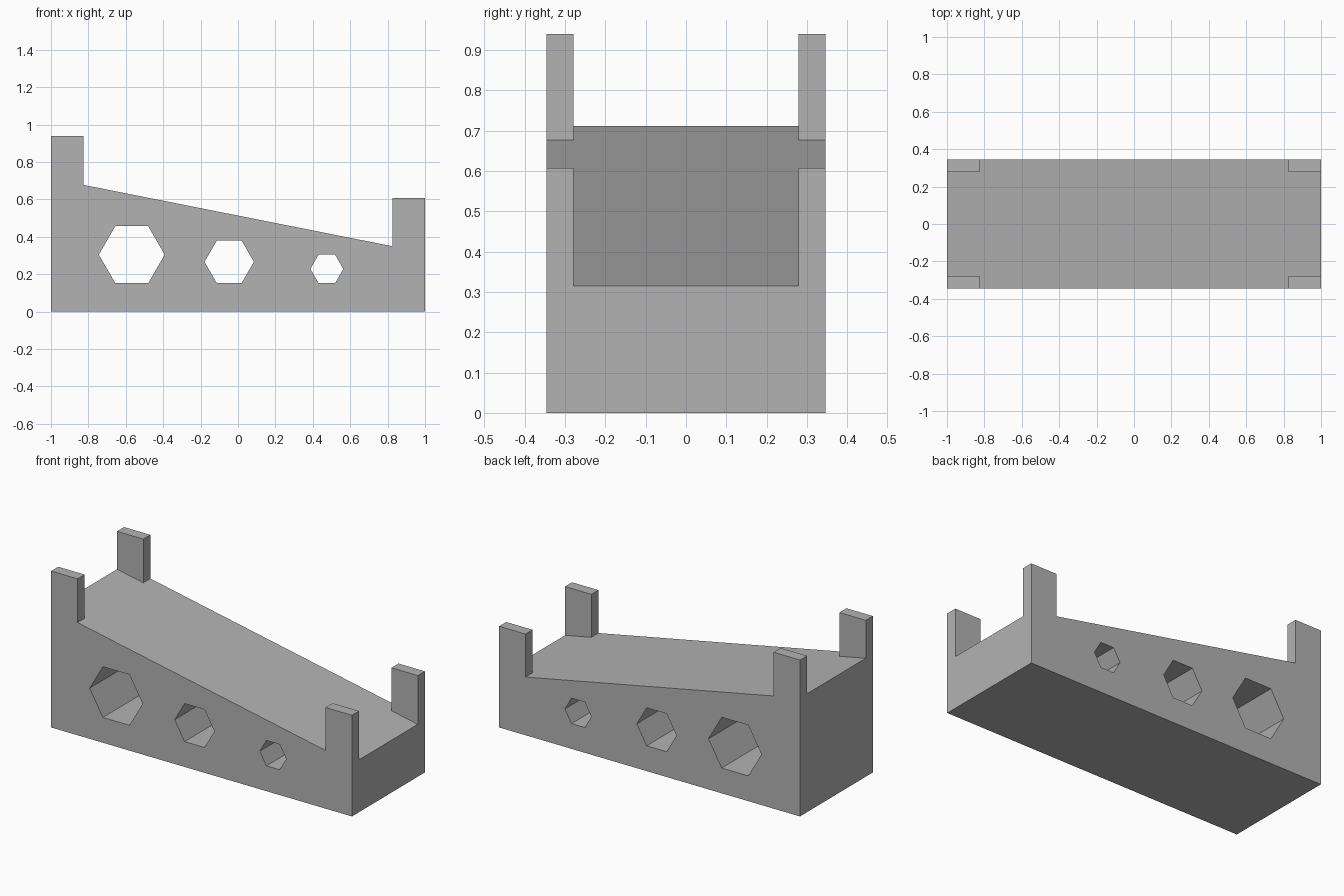
import bpy, bmesh, math

if "Cube" in bpy.data.objects:
    bpy.data.objects.remove(bpy.data.objects["Cube"])

HALF_Y, POST_Y, POST_X = 0.346, 0.279, 0.825

grey = bpy.data.materials.new("plain grey")
grey.diffuse_color = (0.45, 0.45, 0.45, 1)
grey.use_nodes = True
grey.node_tree.nodes["Principled BSDF"].inputs["Base Color"].default_value = grey.diffuse_color


def deck(x):
    """Height of the sloping top at x."""
    return 0.5135 - 0.1985 * x


def prism(name, profile, y0, y1):
    """Extrude an x-z profile along y."""
    bm = bmesh.new()
    face = bm.faces.new([bm.verts.new((x, y0, z)) for x, z in profile])
    new = bmesh.ops.extrude_face_region(bm, geom=[face])["geom"]
    bmesh.ops.translate(bm, vec=(0, y1 - y0, 0),
                        verts=[v for v in new if isinstance(v, bmesh.types.BMVert)])
    bmesh.ops.recalc_face_normals(bm, faces=bm.faces)
    mesh = bpy.data.meshes.new(name)
    bm.to_mesh(mesh)
    bm.free()
    mesh.materials.append(grey)
    obj = bpy.data.objects.new(name, mesh)
    bpy.context.collection.objects.link(obj)
    return obj


# Wedge-shaped body
body = prism("wedge_body", [(-1, 0), (1, 0), (1, deck(1)), (-1, deck(-1))],
             -HALF_Y, HALF_Y)

# Three hexagonal through-holes resting on a common lower line
for i, (cx, r) in enumerate([(-0.568, 0.176), (-0.047, 0.132), (0.475, 0.088)]):
    cz = 0.152 + r * math.cos(math.pi / 6)
    hexagon = [(cx + r * math.cos(k * math.pi / 3), cz + r * math.sin(k * math.pi / 3))
               for k in range(6)]
    cutter = prism(f"hole_cutter_{i + 1}", hexagon, -0.5, 0.5)
    cutter.hide_render = True
    cutter.hide_set(True)
    cut = body.modifiers.new(f"hex_hole_{i + 1}", "BOOLEAN")
    cut.operation, cut.solver, cut.object = "DIFFERENCE", "EXACT", cutter

# Corner posts standing on the slope: tall at the left end, short at the right
for end, side, top in [("tall", -1, 0.94), ("short", 1, 0.608)]:
    xa, xb = sorted((side, side * POST_X))
    outline = [(xa, deck(xa)), (xb, deck(xb)), (xb, top), (xa, top)]
    prism(f"{end}_front_post", outline, -HALF_Y, -POST_Y)
    prism(f"{end}_back_post", outline, POST_Y, HALF_Y)
